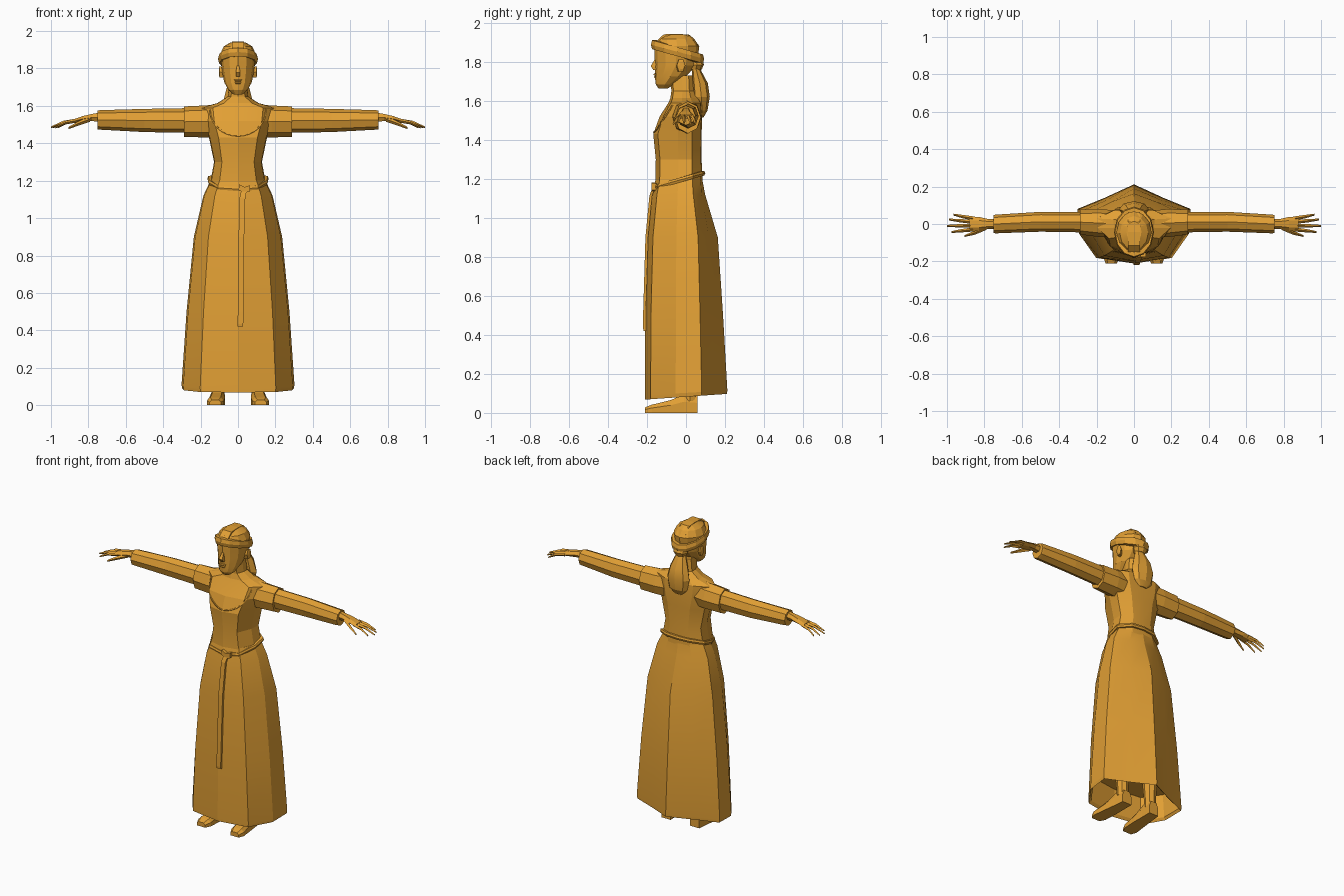
import bpy, bmesh, math
from mathutils import Vector
from mathutils.bvhtree import BVHTree

if "Cube" in bpy.data.objects:
    bpy.data.objects.remove(bpy.data.objects["Cube"])

ochre = bpy.data.materials.new("ochre")
ochre.diffuse_color = (0.76, 0.35, 0.035, 1)
ochre.use_nodes = True
ochre.node_tree.nodes["Principled BSDF"].inputs["Base Color"].default_value = ochre.diffuse_color


def loft(name, rings, mirror=False, closed=False, smooth=0):
    """Skin a list of equal-length point rings, capped unless closed into a loop."""
    bm = bmesh.new()
    vs = [[bm.verts.new(p) for p in r] for r in rings]
    n = len(vs[0])
    pairs = list(zip(vs, vs[1:])) + ([(vs[-1], vs[0])] if closed else [])
    for a, b in pairs:
        for i in range(n):
            j = (i + 1) % n
            bm.faces.new((a[i], a[j], b[j], b[i]))
    if not closed:
        bm.faces.new(vs[0])
        bm.faces.new(vs[-1])
    bmesh.ops.recalc_face_normals(bm, faces=bm.faces)
    me = bpy.data.meshes.new(name)
    bm.to_mesh(me)
    bm.free()
    me.materials.append(ochre)
    ob = bpy.data.objects.new(name, me)
    bpy.context.collection.objects.link(ob)
    if mirror:
        ob.modifiers.new("mirror", 'MIRROR').use_mirror_merge = False
    if smooth:
        bpy.context.view_layer.objects.active = ob
        ob.select_set(True)
        bpy.ops.object.shade_smooth_by_angle(angle=math.radians(smooth))
        ob.select_set(False)
    return ob


def gown(z, w, f, b, k, lift=0.0):
    """Ten-sided dress section: half width, front y, back y, back fullness."""
    half = [(0, f), (.67 * w, .86 * f), (.97 * w, .25 * f), (w, .38 * b), (.52 * w, k * b)]
    pts = half + [(0, b)] + [(-x, y) for x, y in half[:0:-1]]
    return [(x, y, z + lift * (y - f)) for x, y in pts]


def oval(z, w, f, b, n=12):
    c, r = (f + b) / 2, (b - f) / 2
    return [(w * math.sin(a), c - r * math.cos(a), z)
            for a in (2 * math.pi * i / n for i in range(n))]


def limb(name, rings, n=8, mirror=True):
    """Tube running along x; rings are (x, y, z, ry, rz)."""
    return loft(name, [[(x, y + ry * math.cos(a), z + rz * math.sin(a))
                        for a in (2 * math.pi * i / n for i in range(n))]
                       for x, y, z, ry, rz in rings], mirror)


def band(name, path, centre, thick, high):
    """Closed strap with a bevelled section around a path."""
    rings = []
    for p in map(Vector, path):
        d = Vector((p.x, p.y - centre, 0)).normalized() * thick
        up = Vector((0, 0, high / 2))
        rings.append([p - d - up, p + d * .6 - up, p + d, p + d * .6 + up, p - d + up])
    return loft(name, rings, closed=True)


def box(p, w, t, h):
    x, y, z = p
    return [(x - w, y - t, z + h), (x + w, y - t, z + h), (x + w, y + t, z - h), (x - w, y + t, z - h)]


# Skirt with a hem folded up inside
loft("skirt", [gown(.24, .27, -.18, .18, .66), gown(.085, .285, -.197, .197, .66, .06),
               gown(.068, .298, -.21, .21, .66, .07), gown(.09, .302, -.211, .212, .66, .06),
               gown(.5, .275, -.209, .19, .68), gown(.9, .236, -.197, .163, .72),
               gown(1.12, .185, -.173, .098, .82), gown(1.2, .148, -.155, .083, .9)], smooth=12)

# Bodice, shoulders and neck
torso = loft("bodice", [gown(1.18, .15, -.157, .085, .9), gown(1.3, .128, -.155, .08, .93),
                        gown(1.43, .155, -.168, .08, .95), gown(1.52, .19, -.135, .083, .95),
                        gown(1.59, .20, -.09, .078, .95), gown(1.615, .11, -.08, .065, .9),
                        gown(1.65, .055, -.075, .045, .85), gown(1.73, .046, -.08, .035, .85)],
             smooth=12)

# Scooped neckline edge, laid on the bodice
bm = bmesh.new()
bm.from_mesh(torso.data)
tree = BVHTree.FromBMesh(bm)
bm.free()
curve = bpy.data.curves.new("neckline", 'CURVE')
curve.dimensions = '3D'
curve.bevel_depth, curve.bevel_resolution = .005, 0
spline = curve.splines.new('POLY')
spline.points.add(16)
for i, pt in enumerate(spline.points):
    t = i / 8 - 1
    x, z = .15 * math.sin(t * math.pi / 2), 1.44 + .14 * (1 - math.cos(t * math.pi / 2))
    hit = tree.ray_cast(Vector((x, -1, z)), Vector((0, 1, 0)))[0]
    pt.co = (x, hit.y if hit else -.08, z, 1)
curve.materials.append(ochre)
bpy.context.collection.objects.link(bpy.data.objects.new("neckline", curve))

# Sleeves
limb("upper_sleeve", [(.08, 0, 1.52, .07, .09), (.18, .005, 1.517, .075, .085),
                      (.29, .01, 1.515, .066, .082)])
limb("lower_sleeve", [(.26, .01, 1.522, .055, .066), (.50, .012, 1.522, .053, .062),
                      (.74, 0, 1.525, .05, .052), (.75, 0, 1.525, .048, .05)])

# Hands: palm, four fingers and thumb
limb("palm", [(.73, 0, 1.54, .026, .03), (.78, 0, 1.538, .027, .022),
              (.83, 0, 1.53, .038, .018), (.88, 0, 1.518, .04, .012)], 6)
for name, y0, y1, tip in (("little_finger", .03, .05, .965), ("ring_finger", .011, .024, .99),
                          ("middle_finger", -.009, -.01, 1.0), ("index_finger", -.029, -.043, .975)):
    mid = (.87 + tip) / 2
    limb(name, [(.86, y0, 1.522, .011, .011), (mid, (y0 + y1) / 2, 1.511, .009, .009),
                (tip, y1, 1.485, .005, .005)], 4)
limb("thumb", [(.79, -.018, 1.53, .014, .014), (.85, -.046, 1.508, .011, .012),
               (.905, -.064, 1.482, .005, .006)], 4)

# Head
loft("head", [oval(1.662, .025, -.14, -.095), oval(1.685, .052, -.155, -.06),
              oval(1.725, .073, -.16, 0), oval(1.78, .085, -.157, .05),
              oval(1.83, .09, -.162, .062), oval(1.88, .094, -.16, .068),
              oval(1.918, .076, -.14, .042), oval(1.94, .04, -.10, .015)], smooth=15)
loft("nose", [box((0, -.153, 1.815), .006, .006, 0), box((0, -.169, 1.775), .012, .012, .003),
              box((0, -.157, 1.757), .011, .01, 0)])
for name, z, w, y in (("upper_lip", 1.735, .022, -.158), ("lower_lip", 1.723, .018, -.156)):
    loft(name, [box((0, y, z + .005), w, .005, 0), box((0, y - .003, z), w * .8, .006, 0),
                box((0, y, z - .005), w * .7, .005, 0)])
for name, z, h in (("eyebrow", 1.822, .003), ("eye", 1.802, .005)):
    loft(name, [[(x, y, z + s * h * q) for y, s in ((-.158 + x * .5, -1), (-.146 + x * .5, -1),
                                                  (-.146 + x * .5, 1), (-.158 + x * .5, 1))]
                for x, q in ((.016, .4), (.033, 1), (.05, .3))], True)
limb("ear", [(.075, -.035, 1.775, .016, .028), (.098, -.025, 1.782, .022, .036),
             (.102, -.022, 1.782, .012, .022)], 6)

# Tilted headband and a raised crown strip
band("headband", [(x, y, 1.852 - .3 * (y + .045)) for x, y, _ in oval(0, .092, -.165, .078)],
     -.045, .015, .046)
loft("crown_strip", [box(p, .032, .004, .004) for p in ((0, -.15, 1.90), (0, -.11, 1.937),
                     (0, -.04, 1.94), (0, .015, 1.935), (0, .06, 1.885))])

# Hair gathered at the nape and hanging down the back
loft("hair_tie", [oval(1.76, .035, .02, .08, 8), oval(1.785, .05, .02, .092, 8),
                  oval(1.81, .04, .02, .085, 8)])
loft("hanging_hair", [oval(1.515, .03, .065, .09, 8), oval(1.55, .065, .055, .11, 8),
                      oval(1.62, .08, .035, .122, 8), oval(1.69, .062, .03, .112, 8),
                      oval(1.75, .038, .03, .08, 8), oval(1.79, .035, .02, .065, 8)], smooth=20)

# Belt, knot and hanging end
band("belt", gown(1.155, .152, -.16, .087, .92, .3), 0, .012, .024)
loft("belt_knot", [[(x, -.163 + s * .014, z + t * .016) for s, t in ((-1, -1), (1, -1), (1, 1), (-1, 1))]
                   for x, z in ((.005, 1.165), (.035, 1.15), (.065, 1.16))])
loft("belt_end", [[(x + s * .015, y + t * .007, z) for s, t in ((-1, -1), (1, -1), (1, 1), (-1, 1))]
                  for x, y, z in ((.035, -.164, 1.16), (.024, -.181, 1.11), (.018, -.201, .9),
                                  (.014, -.213, .5), (.013, -.213, .435), (.013, -.211, .42))])

# Feet and lower legs
loft("foot", [[(x - w, y, 0), (x + w, y, 0), (x + w, y, h * .6), (x + w * .6, y, h),
               (x - w * .6, y, h), (x - w, y, h * .6)]
              for y, x, w, h in ((-.21, .122, .03, .028), (-.175, .12, .045, .042),
                                 (-.08, .112, .042, .065), (-.01, .108, .037, .095),
                                 (.06, .104, .034, .085))], True)
loft("lower_leg", [[(x + .107, y, z) for x, y, z in oval(z, r, .02 - r, .02 + r, 8)]
                   for z, r in ((.06, .036), (.12, .036), (.28, .05))], True)
